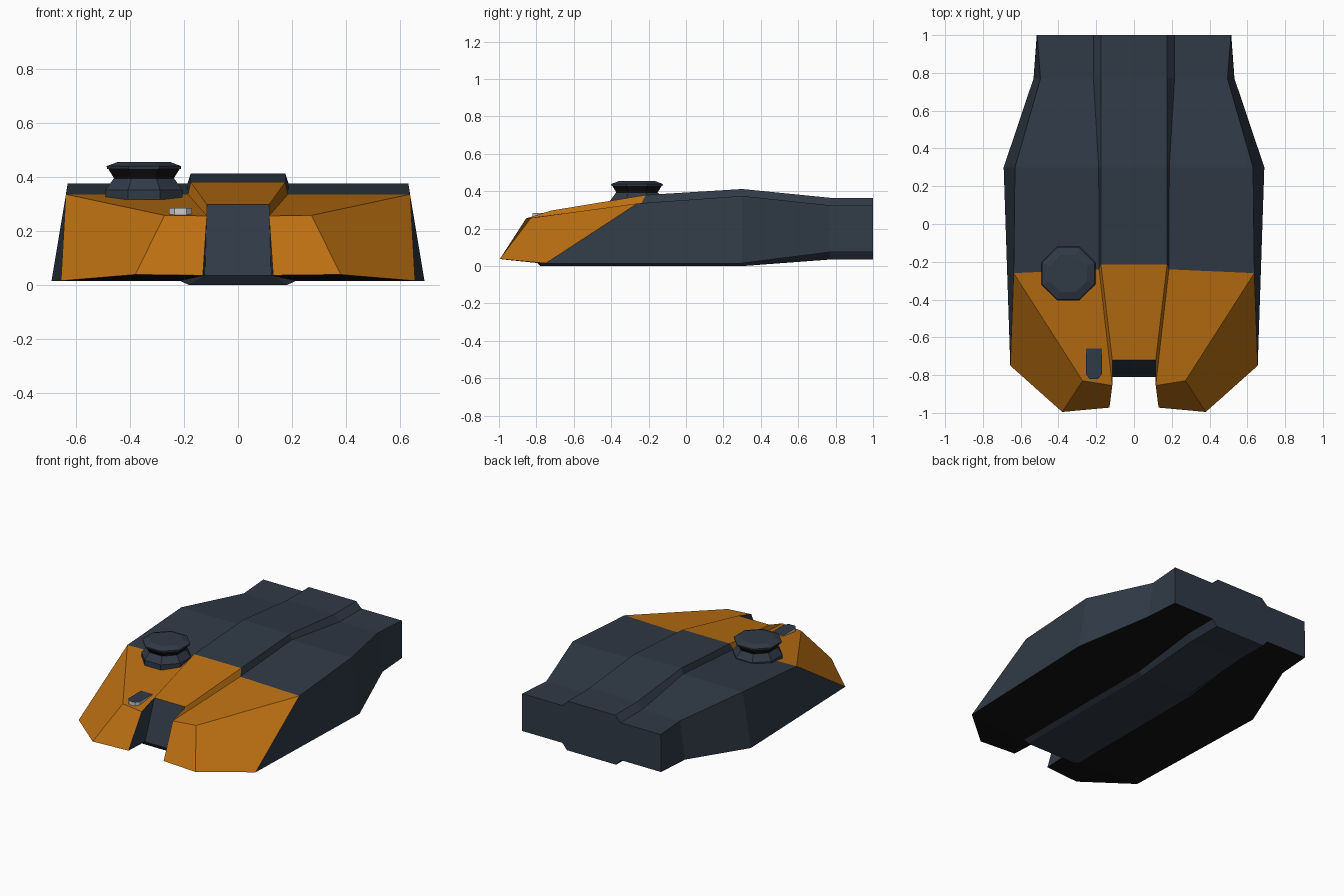
import bpy, bmesh
from math import pi, cos, sin
from mathutils import Vector

if "Cube" in bpy.data.objects:
    bpy.data.objects.remove(bpy.data.objects["Cube"])


def material(name, rgb):
    m = bpy.data.materials.new(name)
    m.diffuse_color = (*rgb, 1)
    m.use_nodes = True
    m.node_tree.nodes["Principled BSDF"].inputs["Base Color"].default_value = m.diffuse_color
    return m


NAVY = material("navy", (0.03, 0.042, 0.062))
ORANGE = material("orange", (0.5, 0.16, 0.006))
BLACK = material("black", (0.006, 0.006, 0.006))
GREY = material("pale_grey", (0.6, 0.6, 0.6))
MATS = [NAVY, ORANGE, BLACK, GREY]


def finish(name, bm):
    bmesh.ops.remove_doubles(bm, verts=bm.verts, dist=1e-5)
    bmesh.ops.recalc_face_normals(bm, faces=bm.faces)
    me = bpy.data.meshes.new(name)
    bm.to_mesh(me)
    bm.free()
    for m in MATS:
        me.materials.append(m)
    ob = bpy.data.objects.new(name, me)
    bpy.context.collection.objects.link(ob)
    return ob


def loft(name, rings, mats, cap_mat=0):
    """Closed stack of equal-sized rings; mats colours each band."""
    bm = bmesh.new()
    vs = [[bm.verts.new(p) for p in r] for r in rings]
    n = len(vs[0])
    for lo, hi, m in zip(vs, vs[1:], mats):
        for i in range(n):
            j = (i + 1) % n
            bm.faces.new((lo[i], lo[j], hi[j], hi[i])).material_index = m
    bm.faces.new(vs[0]).material_index = cap_mat
    bm.faces.new(vs[-1]).material_index = cap_mat
    return finish(name, bm)


# Hull: half cross-sections from roof ridge round to keel
def section(y, base, roof, sill, z_ridge, z_roof, z_sill, z_keel):
    return [Vector(p) for p in (
        (0, y, z_ridge), (0.175, y, z_ridge), (base, y, z_roof), (roof, y, z_roof),
        (sill, y, z_sill), (0.215, y, z_sill), (0.183, y, z_keel), (0, y, z_keel))]


rear = section(1.0, 0.215, 0.513, 0.515, 0.365, 0.325, 0.075, 0.035)
waist = section(0.77, 0.215, 0.495, 0.532, 0.365, 0.325, 0.075, 0.035)
middle = section(0.3, 0.187, 0.63, 0.69, 0.412, 0.375, 0.015, 0)
front = section(-0.24, 0.185, 0.637, 0.655, 0.38, 0.335, 0.015, 0)
for i, y in enumerate((-0.215, -0.215, -0.24, -0.26, -0.75, -0.78, -0.78, -0.78)):
    front[i].y = y

# Nose: upper and lower outline of the notched prow
up = [(0, -0.72, 0.297), (0.115, -0.72, 0.297), (0.115, -0.855, 0.255), (0.272, -0.83, 0.257)]
low = [(0, -0.81, 0.035), (0.122, -0.81, 0.035), (0.13, -0.972, 0.035), (0.38, -0.995, 0.038)]

faces = [(rear, 0)]
for a, b in ((rear, waist), (waist, middle), (middle, front)):
    for i in range(7):
        faces.append(((a[i], a[i + 1], b[i + 1], b[i]), 2 if i == 4 else 0))
for i in range(3):
    faces.append(((front[i], front[i + 1], up[i + 1], up[i]), 1))
    faces.append(((up[i], up[i + 1], low[i + 1], low[i]), 1 if i == 2 else 0))
faces += [((front[3], front[4], low[3], up[3]), 1),
          ((front[4], low[3], low[2], low[1], front[5]), 2),
          ((low[0], low[1], front[6], front[7]), 0),
          ((low[1], front[5], front[6]), 0)]

bm = bmesh.new()
for side in (1, -1):
    for pts, m in faces:
        f = bm.faces.new([bm.verts.new((p[0] * side, p[1], p[2])) for p in pts])
        f.material_index = m
finish("hull", bm)


# Sensor turret: octagonal pedestal, dark window band and cap
def octagon(apothem, z):
    r = apothem / cos(pi / 8)
    a = [pi / 8 + i * pi / 4 for i in range(8)]
    return [(-0.348 + r * cos(t), -0.262 + r * sin(t), z) for t in a]


loft("sensor_pedestal", [octagon(*p) for p in
     ((0.143, 0.315), (0.143, 0.35), (0.112, 0.393))], [0, 0])
loft("sensor_window", [octagon(*p) for p in ((0.108, 0.39), (0.134, 0.432))], [2], 2)
loft("sensor_cap", [octagon(*p) for p in
     ((0.136, 0.428), (0.138, 0.439), (0.098, 0.454))], [0, 0])

# Nose camera: small block with chamfered front corners and pale sides
plan = [(-0.255, -0.66), (-0.255, -0.795), (-0.235, -0.82),
        (-0.19, -0.82), (-0.17, -0.795), (-0.17, -0.66)]
loft("nose_camera", [[(x, y, z) for x, y in plan] for z in (0.257, 0.284)], [3])
